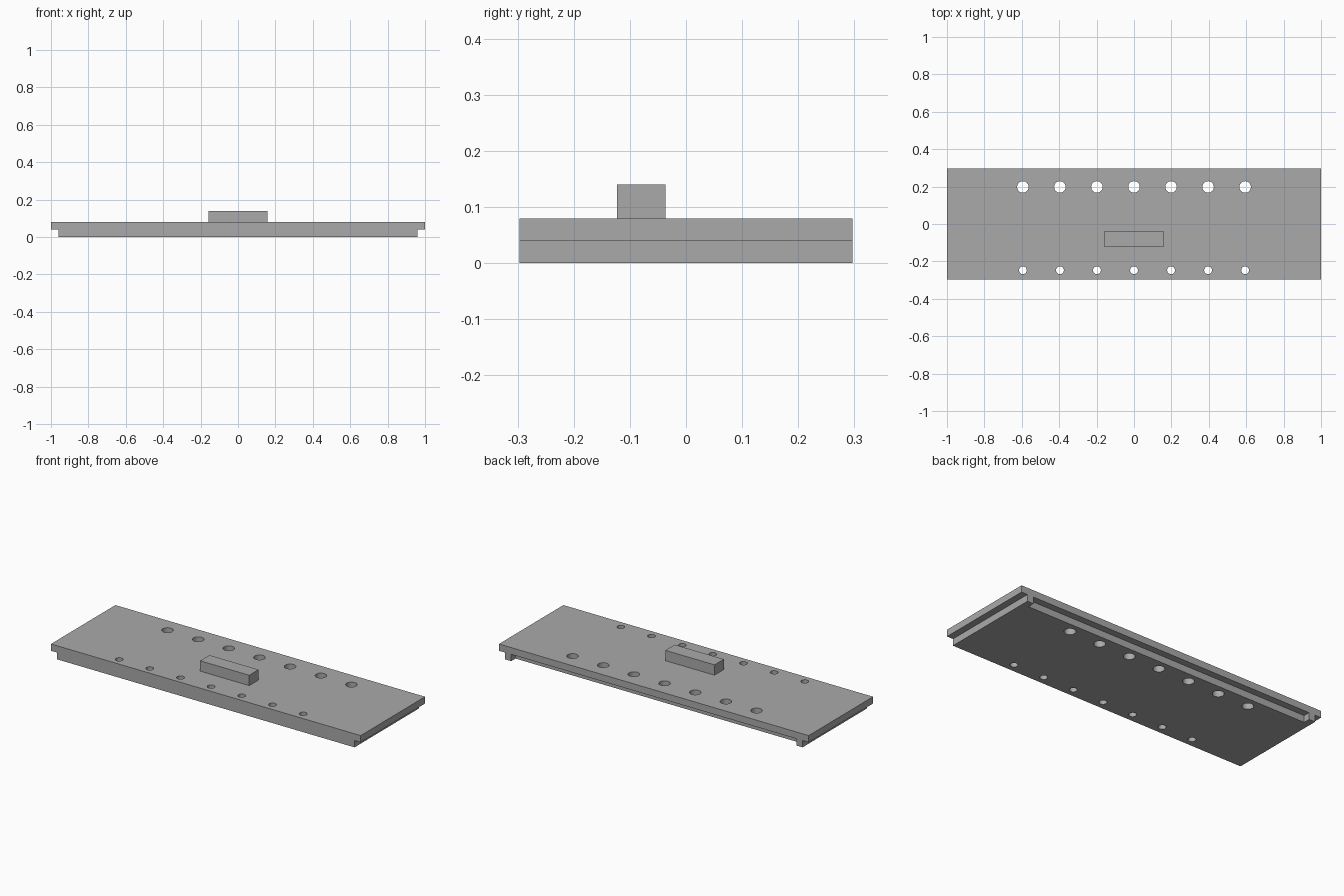
import bpy
import bmesh
from mathutils import Matrix

if "Cube" in bpy.data.objects:
    bpy.data.objects.remove(bpy.data.objects["Cube"], do_unlink=True)

UNIT = 2 / 101            # design unit: the plate is 101 units long
HALF_L, HALF_W = 50.5, 15
LEDGE = 2                 # end rebates, recess depth and slab thickness

grey = bpy.data.materials.new("plain grey")
grey.use_nodes = True
colour = (0.4, 0.4, 0.4, 1)
grey.diffuse_color = colour
grey.node_tree.nodes["Principled BSDF"].inputs["Base Color"].default_value = colour


def make_object(name, bm):
    bmesh.ops.recalc_face_normals(bm, faces=bm.faces)
    bmesh.ops.scale(bm, vec=(UNIT,) * 3, verts=bm.verts)
    mesh = bpy.data.meshes.new(name)
    bm.to_mesh(mesh)
    bm.free()
    mesh.materials.append(grey)
    obj = bpy.data.objects.new(name, mesh)
    bpy.context.collection.objects.link(obj)
    return obj


def add_box(bm, low, high):
    size = [b - a for a, b in zip(low, high)]
    middle = [(a + b) / 2 for a, b in zip(low, high)]
    bmesh.ops.create_cube(bm, size=1, matrix=Matrix.Translation(middle) @ Matrix.Diagonal((*size, 1)))


def cut(target, cutter):
    cutter.hide_render = True
    mod = target.modifiers.new("cut", "BOOLEAN")
    mod.operation = "DIFFERENCE"
    mod.solver = "EXACT"
    mod.object = cutter
    bpy.context.view_layer.objects.active = target
    bpy.ops.object.modifier_apply(modifier=mod.name)
    bpy.data.objects.remove(cutter, do_unlink=True)


# Plate: stepped front profile extruded front to back
inner = HALF_L - LEDGE
right_half = [(inner, 0), (inner, LEDGE), (HALF_L, LEDGE), (HALF_L, 2 * LEDGE)]
profile = right_half + [(-x, z) for x, z in reversed(right_half)]
bm = bmesh.new()
face = bm.faces.new([bm.verts.new((x, -HALF_W, z)) for x, z in profile])
sweep = bmesh.ops.extrude_face_region(bm, geom=[face])
verts = [v for v in sweep["geom"] if isinstance(v, bmesh.types.BMVert)]
bmesh.ops.translate(bm, vec=(0, 2 * HALF_W, 0), verts=verts)
plate = make_object("plate", bm)

# Recess under the back edge, leaving a tab at each end
bm = bmesh.new()
tab = inner - LEDGE
add_box(bm, (-tab, HALF_W - LEDGE, -1), (tab, HALF_W + 1, LEDGE))
cut(plate, make_object("recess_cutter", bm))

# Two rows of through holes: large at the back, small at the front
bm = bmesh.new()
for y, radius in ((10, 1.55), (-12.5, 1.05)):
    for i in range(-3, 4):
        bmesh.ops.create_cone(bm, cap_ends=True, segments=32, radius1=radius, radius2=radius,
                              depth=10, matrix=Matrix.Translation((10 * i, y, LEDGE)))
cut(plate, make_object("hole_cutter", bm))

# Raised block on the top face
bm = bmesh.new()
add_box(bm, (-8, -6.2, 2 * LEDGE), (8, -1.85, 7.05))
make_object("raised_block", bm)

# Smooth hole walls, sharp plate edges
bpy.ops.object.select_all(action="DESELECT")
plate.select_set(True)
bpy.context.view_layer.objects.active = plate
bpy.ops.object.shade_smooth_by_angle()
